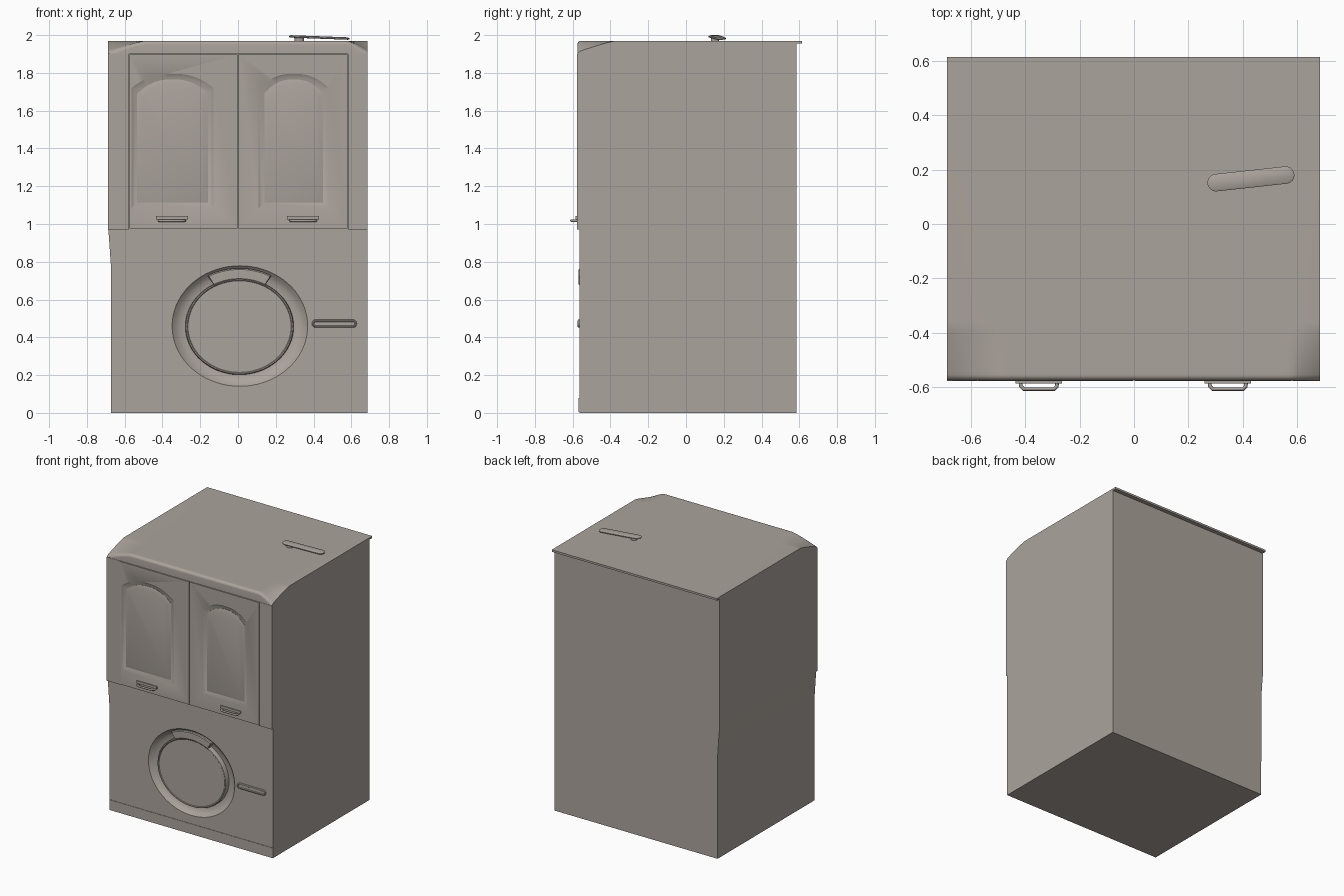
import bpy, bmesh, math

if "Cube" in bpy.data.objects:
    bpy.data.objects.remove(bpy.data.objects["Cube"])

mat = bpy.data.materials.new("warm grey")
mat.diffuse_color = (0.41, 0.37, 0.333, 1)
mat.use_nodes = True
mat.node_tree.nodes["Principled BSDF"].inputs["Base Color"].default_value = mat.diffuse_color


def finish(name, bm, angle=35):
    bmesh.ops.recalc_face_normals(bm, faces=bm.faces)
    me = bpy.data.meshes.new(name)
    bm.to_mesh(me)
    bm.free()
    me.materials.append(mat)
    ob = bpy.data.objects.new(name, me)
    bpy.context.collection.objects.link(ob)
    smooth(ob, angle)
    return ob


def smooth(ob, angle=35):
    bpy.ops.object.select_all(action='DESELECT')
    ob.select_set(True)
    bpy.context.view_layer.objects.active = ob
    bpy.ops.object.shade_smooth_by_angle(angle=math.radians(angle))


def loft(name, rings, angle=35):
    """Bridge equal-length rings of points and cap both ends."""
    bm = bmesh.new()
    vs = [[bm.verts.new(p) for p in r] for r in rings]
    n = len(vs[0])
    for a, b in zip(vs, vs[1:]):
        for i in range(n):
            j = (i + 1) % n
            bm.faces.new((a[i], a[j], b[j], b[i]))
    bm.faces.new(vs[0])
    bm.faces.new(vs[-1])
    return finish(name, bm, angle)


def rect(x0, x1, y0, y1, z):
    return [(x0, y0, z), (x1, y0, z), (x1, y1, z), (x0, y1, z)]


def box(name, x0, x1, y0, y1, z0, z1):
    return loft(name, [rect(x0, x1, y0, y1, z0), rect(x0, x1, y0, y1, z1)])


def ellipse(cx, cz, rx, rz, y, n=72):
    return [(cx + rx * math.cos(2 * math.pi * i / n), y,
             cz + rz * math.sin(2 * math.pi * i / n)) for i in range(n)]


def arch(x0, x1, inset, y, n=20):
    """Door panel outline with an arched top."""
    x0, x1, z0 = x0 + inset, x1 - inset, 1.08 + inset
    pts = [(x0, y, z0), (x1, y, z0)]
    for i in range(n + 1):
        t = 1 - 2 * i / n
        x = (x0 + x1) / 2 + t * (x1 - x0) / 2
        pts.append((x, y, 1.725 - inset + 0.075 * (1 - abs(t) ** 2.4)))
    return pts


def cut(ob, cutter):
    cutter.hide_render = True
    m = ob.modifiers.new("cut", 'BOOLEAN')
    m.object = cutter
    m.solver = 'EXACT'
    bpy.context.view_layer.objects.active = ob
    bpy.ops.object.modifier_apply(modifier=m.name)
    bpy.data.objects.remove(cutter)
    smooth(ob)


def capsule(x0, x1, z0, z1, y, inset, n=10):
    r = (z1 - z0) / 2
    zc, rr = (z0 + z1) / 2, r - inset
    pts = []
    for cx, start in ((x1 - r, -90), (x0 + r, 90)):
        for i in range(n + 1):
            a = math.radians(start + 180 * i / n)
            pts.append((cx + rr * math.cos(a), y, zc + rr * math.sin(a)))
    return pts


# Lower body, widening slightly on the left under the upper cabinet
lower = loft("lower_body", [rect(x, 0.685, -0.565, 0.585, z) for x, z in
                            ((-0.672, 0), (-0.673, 0.78), (-0.684, 0.94), (-0.687, 0.97))])
# Round bowl recess in the lower front
cut(lower, loft("bowl_cutter", [ellipse(0.01, 0.46, 0.36 * s, 0.32 * s, y) for s, y in
                                ((1.06, -0.587), (0.94, -0.545), (0.87, -0.532), (0.78, -0.527))]))

# Round drum door and its rim
loft("drum_door", [ellipse(0.008, 0.457, 0.287 * s, 0.255 * s, y) for s, y in
                   ((1, -0.52), (1, -0.555), (0.985, -0.562), (0.965, -0.562), (0.95, -0.558))])

# Curved grip over the drum door
def grip_ring(y, inset):
    pts = []
    for s, sweep in ((1.21 - inset, range(61, 120, 2)), (0.97 + inset, range(119, 60, -2))):
        for d in sweep:
            a = math.radians(90 + (d - 90) * (1 - inset))
            pts.append((0.008 + 0.287 * s * math.cos(a), y, 0.457 + 0.255 * s * math.sin(a)))
    return pts


loft("drum_door_grip", [grip_ring(-0.52, 0), grip_ring(-0.563, 0), grip_ring(-0.568, 0.025)])

# Slot handle on the right of the drum door
loft("slot_handle", [capsule(0.39, 0.63, 0.45, 0.495, y, i) for y, i in
                     ((-0.56, 0), (-0.571, 0.002), (-0.574, 0.006), (-0.574, 0.010), (-0.569, 0.013))])

# Kick plate
box("kick_plate", -0.67, 0.683, -0.568, -0.56, 0.004, 0.078)

# Upper cabinet with side stiles
box("upper_cabinet", -0.687, 0.685, -0.563, 0.585, 0.97, 1.90)
box("left_stile", -0.687, -0.577, -0.577, -0.56, 0.972, 1.90)
box("right_stile", 0.583, 0.685, -0.577, -0.56, 0.972, 1.90)

# Two doors with recessed arched panels and handles
for side, d0, d1, p0, p1, hx in (("left", -0.575, -0.003, -0.568, -0.125, -0.35),
                                 ("right", 0.003, 0.58, 0.105, 0.485, 0.345)):
    door = box(side + "_door", d0, d1, -0.578, -0.56, 0.975, 1.897)
    cut(door, loft("panel_cutter", [arch(p0, p1, -0.006, -0.584), arch(p0, p1, 0.024, -0.567)]))
    loft(side + "_door_panel", [arch(p0, p1, i, y) for i, y in
                                ((0.034, -0.562), (0.034, -0.569), (0.058, -0.576))])
    box(side + "_handle_plate", hx - 0.085, hx + 0.085, -0.586, -0.576, 1.024, 1.042)
    cu = bpy.data.curves.new(side + "_handle", 'CURVE')
    cu.dimensions = '3D'
    cu.bevel_depth = 0.007
    cu.bevel_resolution = 3
    cu.use_fill_caps = True
    path = [(-0.068, -0.575), (-0.066, -0.597), (-0.056, -0.607),
            (0.056, -0.607), (0.066, -0.597), (0.068, -0.575)]
    sp = cu.splines.new('POLY')
    sp.points.add(len(path) - 1)
    for pt, (x, y) in zip(sp.points, path):
        pt.co = (hx + x, y, 1.018, 1)
    cu.materials.append(mat)
    bpy.context.collection.objects.link(bpy.data.objects.new(side + "_handle", cu))

# Top cap: rounded front edge and sloped front corners
X0, X1, Y0, Y1 = -0.687, 0.685, -0.575, 0.585


def top_z(x, y):
    u = max(0, (-0.49 - x) / 0.197, (x - 0.58) / 0.105)
    v = max(0, (-0.37 - y) / 0.205)
    f = max(0, (-0.555 - y) / 0.02)
    return max(1.903, 1.97 - 0.06 * (u * v) ** 1.2 - 0.02 * (1 - math.sqrt(max(0, 1 - f * f))))


xs = [X0 + (X1 - X0) * i / 70 for i in range(71)]
ys = [Y0 + 0.02 * (1 - math.cos(math.pi / 2 * i / 6)) for i in range(7)]
ys += [-0.555 + 0.195 * i / 12 for i in range(1, 13)] + [Y1]
bm = bmesh.new()
grid = [[bm.verts.new((x, y, top_z(x, y))) for x in xs] for y in ys]
for a, b in zip(grid, grid[1:]):
    for i in range(len(xs) - 1):
        bm.faces.new((a[i], a[i + 1], b[i + 1], b[i]))
rim = [e for e in bm.edges if e.is_boundary]
new = bmesh.ops.extrude_edge_only(bm, edges=rim)["geom"]
for v in new:
    if isinstance(v, bmesh.types.BMVert):
        v.co.z = 1.90
finish("top_cap", bm, 40)

# Thin lip along the top of the back
box("back_lip", X0, X1, Y1, 0.615, 1.955, 1.97)

# Lever on the top: slanted rounded plate on a small foot
def lever_ring(z, inset):
    pts = []
    for cx, cy, r, start in ((0.558, 0.18, 0.032, -85), (0.302, 0.152, 0.032, 95)):
        for i in range(13):
            a = math.radians(start + 180 * i / 12)
            x = cx + (r - inset) * math.cos(a)
            pts.append((x, cy + (r - inset) * math.sin(a), z - 0.012 * (x - 0.27) / 0.32))
    return pts


loft("top_lever", [lever_ring(z, i) for z, i in
                   ((1.987, 0.008), (1.990, 0), (1.996, 0), (2.0, 0.008))])
loft("top_lever_foot", [[(0.325 + 0.025 * math.cos(math.pi * i / 10), 0.154 + 0.022 * math.sin(math.pi * i / 10), z)
                         for i in range(20)] for z in (1.965, 1.99)])
